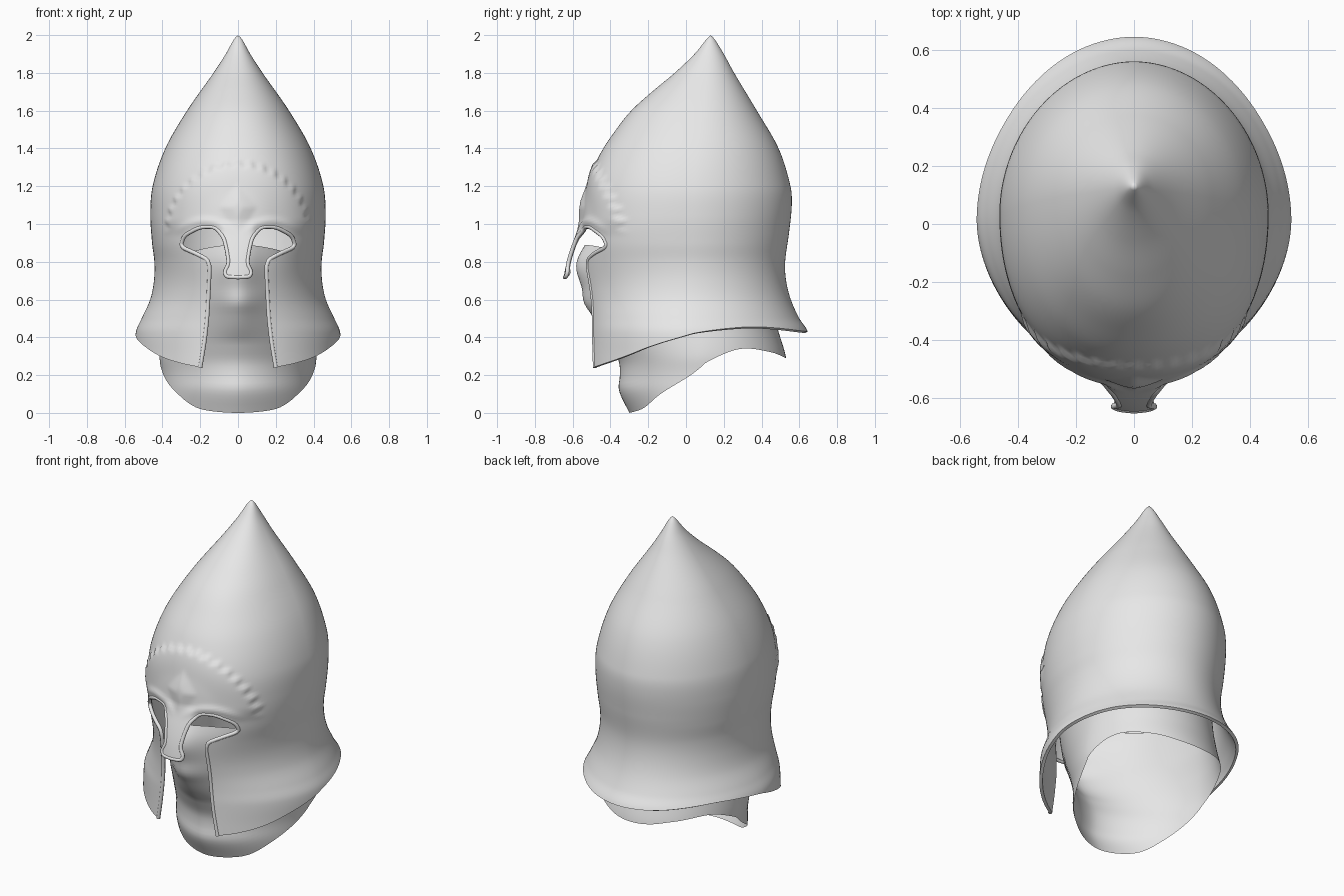
import bpy, bmesh, math

if "Cube" in bpy.data.objects:
    bpy.data.objects.remove(bpy.data.objects["Cube"])

steel = bpy.data.materials.new("plain_grey")
steel.diffuse_color = (0.8, 0.8, 0.8, 1)
steel.use_nodes = True
steel.node_tree.nodes["Principled BSDF"].inputs["Base Color"].default_value = steel.diffuse_color


def spline(table):
    """Smooth interpolation through (key, value) pairs sorted by key."""
    k = [p[0] for p in table]
    v = [p[1] for p in table]
    n = len(k)
    m = [(v[min(i + 1, n - 1)] - v[max(i - 1, 0)]) / (k[min(i + 1, n - 1)] - k[max(i - 1, 0)])
         for i in range(n)]

    def f(x):
        x = min(max(x, k[0]), k[-1])
        i = max(j for j in range(n - 1) if k[j] <= x)
        h = k[i + 1] - k[i]
        t = (x - k[i]) / h
        return (v[i] * (2*t**3 - 3*t*t + 1) + m[i] * h * (t**3 - 2*t*t + t)
                + v[i + 1] * (3*t*t - 2*t**3) + m[i + 1] * h * (t**3 - t*t))
    return f


def smooth(t):
    t = min(max(t, 0), 1)
    return t * t * (3 - 2 * t)


def arc(c, p):
    """Depth of a rounded cross-section at width share c; p sets its fullness."""
    return max(0, 1 - abs(c) ** p) ** (1 / p)


def make_object(name, bm):
    bmesh.ops.recalc_face_normals(bm, faces=bm.faces)
    me = bpy.data.meshes.new(name)
    bm.to_mesh(me)
    bm.free()
    me.materials.append(steel)
    ob = bpy.data.objects.new(name, me)
    bpy.context.collection.objects.link(ob)
    return ob


def select(ob):
    bpy.ops.object.select_all(action='DESELECT')
    ob.select_set(True)
    bpy.context.view_layer.objects.active = ob


def ring_surface(name, point, segs, rows, pole=None):
    """Grid around the z axis; point(angle, t) with t from 0 (bottom) to 1 (top)."""
    bm = bmesh.new()
    count = rows if pole else rows + 1
    grid = [[bm.verts.new(point(2 * math.pi * i / segs, j / rows)) for i in range(segs)]
            for j in range(count)]
    for a, b in zip(grid, grid[1:]):
        for i in range(segs):
            n = (i + 1) % segs
            bm.faces.new((a[i], a[n], b[n], b[i]))
    if pole:
        top = bm.verts.new(pole)
        for i in range(segs):
            bm.faces.new((grid[-1][i], grid[-1][(i + 1) % segs], top))
    return make_object(name, bm)


# Helmet profiles by height
front = spline([(.2, -.535), (.5, -.53), (.8, -.565), (1, -.555), (1.2, -.525), (1.37, -.455),
                (1.5, -.37), (1.6, -.29), (1.7, -.18), (1.8, -.06), (1.9, .045), (1.98, .11), (2, .13)])
back = spline([(.2, .70), (.43, .645), (.5, .60), (.6, .555), (.7, .53), (.8, .525), (.95, .545),
               (1.1, .56), (1.2, .553), (1.4, .49), (1.6, .375), (1.8, .255), (1.9, .20), (1.98, .15), (2, .13)])
width = spline([(.2, .555), (.3, .548), (.43, .54), (.5, .51), (.6, .465), (.7, .445), (.8, .443),
                (.9, .455), (1.05, .464), (1.2, .452), (1.4, .385), (1.6, .27), (1.8, .13),
                (1.9, .065), (1.98, .02), (2, 0)])
centre = spline([(.2, .03), (1.2, .04), (1.6, .09), (2, .13)])
hem = spline([(-1, .225), (-.943, .24), (-.66, .30), (-.436, .35), (-.2, .39), (.1, .43),
              (.5, .455), (.75, .45), (1, .43)])


def relief(x, z):
    """Scalloped brow band, ridges over the eyes and forehead diamond."""
    if z < .9:
        return 0
    e = math.hypot(x / .39, (z - .95) / .385)
    wave = .03 * math.cos(36 * math.atan2(z - .95, x))
    fade = smooth((z - .93) / .1)
    band = .013 * smooth((1 + wave - e) / .08) * smooth((e - .55) / .4)
    eye = math.hypot((abs(x) - .175) / .155, (z - .89) / .125)
    ridge = .01 * math.exp(-((eye - 1) / .14) ** 2)
    d = abs(x) / .1 + abs(z - 1.09) / (.125 if z > 1.09 else .17)
    diamond = .018 * max(0, min(1, 1.3 * (1 - d)))
    return fade * (band + ridge + diamond)


def shell(c, is_front, z):
    """Point on the helmet; c is x as a share of the half width."""
    w, cy = max(width(z), 1e-5), centre(z)
    c = min(max(c, -1), 1)
    if not is_front:
        return (w * c, cy + (back(z) - cy) * arc(c, 1.95), z)
    p = 1.88 + .27 * smooth((z - .65) / .35)
    x, y = w * c, cy - (cy - front(z)) * arc(c, p)
    r = math.hypot(x, y - cy) or 1
    h = relief(x, z)
    # nose guard leans forward
    lean = .3 * max(0, min(1.02 - z, .32)) * (1 - smooth((abs(x) - .075) / .04))
    return (x + h * x / r, y + h * (y - cy) / r - lean, z)


def shell_point(a, t):
    z = hem(math.sin(a))
    return shell(math.cos(a), math.sin(a) < 0, z + (2 - z) * t)


helmet = ring_surface("helmet_shell", shell_point, 200, 130, pole=(0, .13, 2))
solid = helmet.modifiers.new("thickness", 'SOLIDIFY')
solid.thickness = .018
solid.offset = -1

# Right half of the face opening (x, z), rounded by corner cutting
half = [(.20, .24), (.178, .37), (.163, .5), (.155, .65), (.148, .805), (.225, .845), (.305, .88),
        (.285, .94), (.2, .985), (.12, .985), (.075, .93), (.058, .86), (.048, .79),
        (.072, .745), (.06, .72), (0, .718)]
for _ in range(2):
    new = [half[0]]
    for p, q in zip(half, half[1:]):
        new += [tuple(p[i] * .8 + q[i] * .2 for i in (0, 1)), tuple(p[i] * .2 + q[i] * .8 for i in (0, 1))]
    half = new + [half[-1]]
opening = half + [(-x, z) for x, z in reversed(half[:-1])]

# Cut the eyes and mouth opening
bm = bmesh.new()
outline = [(.205, .05)] + opening + [(-.205, .05)]
face = bm.faces.new([bm.verts.new((x, -1, z)) for x, z in outline])
ext = bmesh.ops.extrude_face_region(bm, geom=[face])
bmesh.ops.translate(bm, vec=(0, .8, 0), verts=[v for v in ext['geom'] if isinstance(v, bmesh.types.BMVert)])
bmesh.ops.triangulate(bm, faces=bm.faces)
cutter = make_object("opening_cutter", bm)
cutter.hide_render = True
cut = helmet.modifiers.new("opening", 'BOOLEAN')
cut.object = cutter
cut.operation = 'DIFFERENCE'
cut.solver = 'EXACT'
select(helmet)
for name in ("thickness", "opening"):
    bpy.ops.object.modifier_apply(modifier=name)
bpy.data.objects.remove(cutter)
bpy.ops.object.shade_smooth_by_angle(angle=math.radians(40))

# Rolled rim around the face opening
path = [shell(x / width(z), True, z) for x, z in opening]
curve = bpy.data.curves.new("rolled_rim", 'CURVE')
curve.dimensions = '3D'
curve.bevel_depth = .011
curve.bevel_resolution = 2
curve.use_fill_caps = True
line = curve.splines.new('POLY')
line.points.add(len(path) - 1)
for pt, (x, y, z) in zip(line.points, path):
    pt.co = (x, y + .006, z, 1)
curve.materials.append(steel)
rim = bpy.data.objects.new("rolled_rim", curve)
bpy.context.collection.objects.link(rim)
select(rim)
bpy.ops.object.convert(target='MESH')
bpy.ops.object.shade_smooth_by_angle(angle=math.radians(60))

# Inner face and neck covering, open at top and bottom
c_front = spline([(0, -.30), (.12, -.355), (.2, -.35), (.27, -.355), (.35, -.39), (.45, -.44),
                  (.55, -.475), (.65, -.50), (.8, -.51), (.9, -.485)])
c_back = spline([(0, .56), (.29, .53), (.45, .485), (.6, .46), (.9, .44)])
c_width = spline([(0, .40), (.2, .405), (.3, .415), (.45, .40), (.6, .38), (.9, .37)])
c_hem = spline([(-1, 0), (-.84, .027), (-.61, .10), (-.25, .195), (.12, .29), (.47, .34), (.84, .32), (1, .29)])
c_top = spline([(-1, .89), (-.84, .865), (-.6, .835), (0, .81), (1, .79)])
c_bulge = spline([(.38, 0), (.52, .035), (.58, .055), (.66, .05), (.76, .07), (.82, .065), (.9, .045)])


def cover_point(a, t):
    c, s = math.cos(a), math.sin(a)
    z = c_hem(s) + (c_top(s) - c_hem(s)) * t
    x = c_width(z) * c
    if s > 0:
        return (x, .1 + (c_back(z) - .1) * s, z)
    depth = (.1 - c_front(z)) * arc(c, 1.72 + .2 * smooth((z - .4) / .4))
    bulge = c_bulge(z) * math.exp(-(x / .11) ** 2)
    return (x, .1 - depth - bulge, z)


cover = ring_surface("face_and_neck_cover", cover_point, 96, 40)
select(cover)
bpy.ops.object.shade_smooth_by_angle(angle=math.radians(60))
